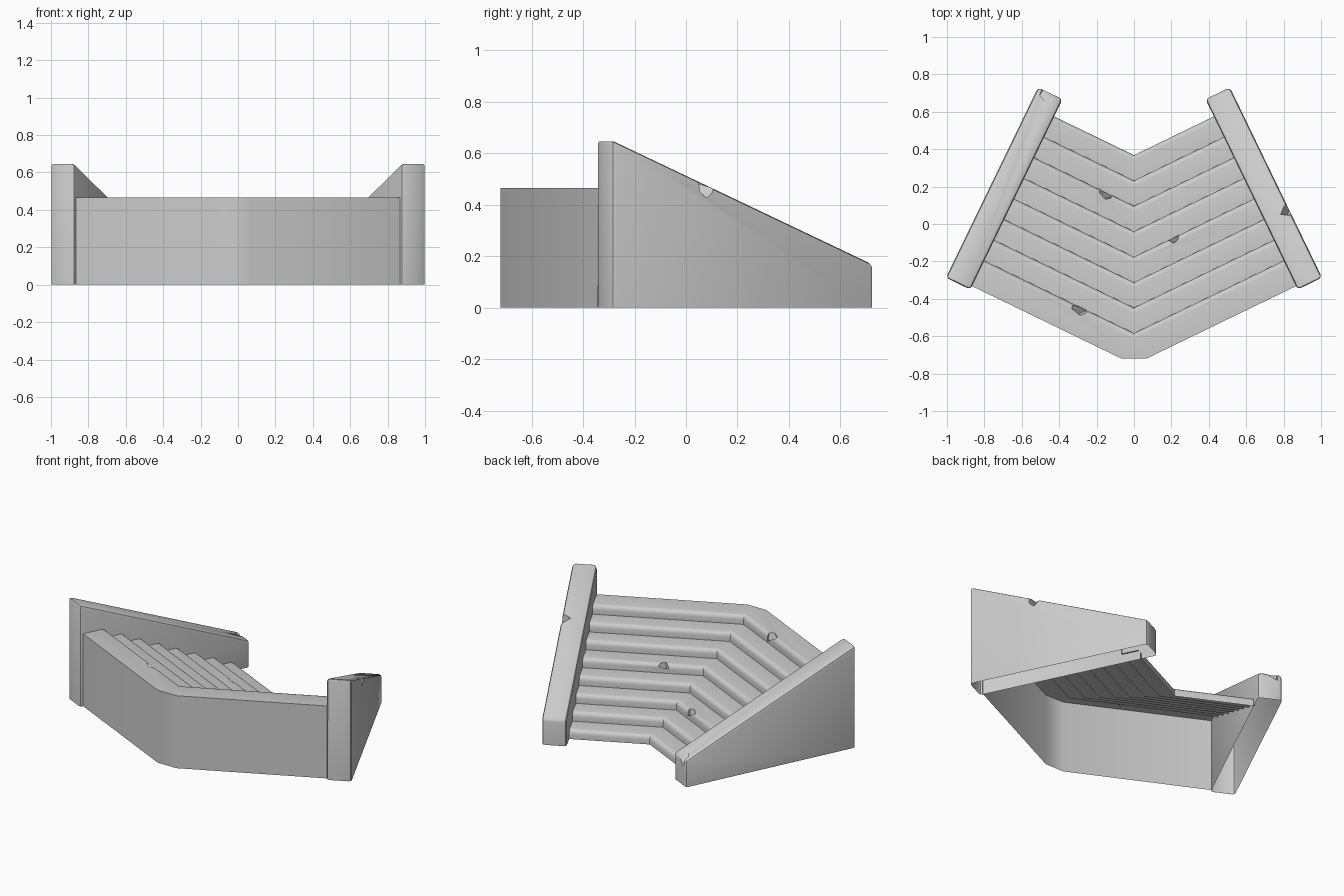
import bpy, bmesh, math
from mathutils import Vector

if "Cube" in bpy.data.objects:
    bpy.data.objects.remove(bpy.data.objects["Cube"])

C, S = 0.9, 0.436                      # direction of the angled flights
P0 = Vector((0.875, -0.35))            # inner front corner of the right wall
U, W = Vector((-S, C)), Vector((C, S)) # along the wall, across the wall
WALL_LEN, WALL_W = 1.13, 0.145
STEPS, RUN, TOP = 8, 0.136, 0.465
BACK, FRONT = 0.368, -0.752


def make_object(name, bm):
    bmesh.ops.recalc_face_normals(bm, faces=bm.faces[:])
    mesh = bpy.data.meshes.new(name)
    bm.to_mesh(mesh)
    bm.free()
    ob = bpy.data.objects.new(name, mesh)
    bpy.context.collection.objects.link(ob)
    return ob


def chip(ob, pos, size, rot):
    """Knock a small faceted dent out of an object."""
    bm = bmesh.new()
    bmesh.ops.create_cone(bm, cap_ends=True, segments=5, radius1=size,
                          radius2=size * 0.3, depth=size * 1.5)
    cutter = make_object("chip_cutter", bm)
    cutter.location, cutter.rotation_euler = pos, rot
    cutter.hide_render = True
    mod = ob.modifiers.new("chip", 'BOOLEAN')
    mod.operation, mod.solver, mod.object = 'DIFFERENCE', 'EXACT', cutter
    bpy.context.view_layer.update()
    dg = bpy.context.evaluated_depsgraph_get()
    mesh = bpy.data.meshes.new_from_object(ob.evaluated_get(dg))
    ob.modifiers.clear()
    ob.data = mesh
    bpy.data.objects.remove(cutter)


def finish(ob, hidden):
    """Open the hidden faces and shade."""
    bm = bmesh.new()
    bm.from_mesh(ob.data)
    bm.normal_update()
    bmesh.ops.delete(bm, geom=[f for f in bm.faces if hidden(f)], context='FACES')
    bm.to_mesh(ob.data)
    bm.free()
    bpy.ops.object.select_all(action='DESELECT')
    ob.select_set(True)
    bpy.context.view_layer.objects.active = ob
    bpy.ops.object.shade_smooth_by_angle(angle=math.radians(35))


def is_bottom(f):
    return f.normal.z < -0.99 and f.calc_center_median().z < 0.002


def is_end(f):
    n = f.normal
    return abs(f.calc_center_median().x) > 0.3 and abs(n.x) * C + n.y * S > 0.99


# stairs: rounded step profile swept along a V
h, r = TOP / STEPS, 0.028
profile = [(FRONT, 0), (FRONT, TOP)]
for k in reversed(range(STEPS)):
    v, z = BACK - k * RUN, (k + 1) * h
    for a in (90, 60, 30, 0):
        a = math.radians(a)
        profile.append((v - r + r * math.cos(a), z - r + r * math.sin(a)))
    profile.append((v, k * h))

bm = bmesh.new()
cols = []
for side in (-1, 0, 1):
    col = []
    for v, z in profile:
        t = (P0.dot(W) - S * v + 0.008) * abs(side)
        col.append(bm.verts.new((side * C * t, v + S * t, z)))
    cols.append(col)
n = len(profile)
for a, b in zip(cols, cols[1:]):
    for i in range(n):
        j = (i + 1) % n
        bm.faces.new((a[i], a[j], b[j], b[i]))
bm.faces.new(cols[0])
bm.faces.new(cols[2])
# blunt front corner
cut = bmesh.ops.bisect_plane(bm, geom=bm.verts[:] + bm.edges[:] + bm.faces[:],
                             plane_co=(0, -0.72, 0), plane_no=(0, -1, 0),
                             clear_outer=True)
rim = [e for e in bm.edges if e.is_boundary]
bmesh.ops.holes_fill(bm, edges=rim, sides=0)
stairs = make_object("corner_stairs", bm)
chip(stairs, (-0.14, 0.155, 3 * h + 0.005), 0.042, (0.5, 0.3, 0.2))
chip(stairs, (0.21, -0.08, 5 * h + 0.005), 0.038, (0.4, -0.3, 0.7))
chip(stairs, (-0.28, -0.46, TOP + 0.005), 0.05, (0.6, 0.2, 0.4))
finish(stairs, lambda f: is_bottom(f) or is_end(f))

# sloping side walls
for side, name in ((1, "right_wall"), (-1, "left_wall")):
    bm = bmesh.new()
    rows = []
    for w in (0, WALL_W):
        row = []
        for u, z in ((0, 0), (WALL_LEN, 0), (WALL_LEN, 0.168), (0, 0.652)):
            p = P0 + U * u + W * w
            row.append(bm.verts.new((side * p.x, p.y, z)))
        rows.append(row)
    for i in range(4):
        j = (i + 1) % 4
        bm.faces.new((rows[0][i], rows[0][j], rows[1][j], rows[1][i]))
    bm.faces.new(rows[0])
    bm.faces.new(rows[1])
    bmesh.ops.recalc_face_normals(bm, faces=bm.faces[:])
    edges = [e for e in bm.edges if max(v.co.z for v in e.verts) > 0.01]
    bmesh.ops.bevel(bm, geom=edges, offset=0.018, segments=2, profile=0.5,
                    affect='EDGES')
    wall = make_object(name, bm)
    if side > 0:
        chip(wall, (0.835, 0.075, 0.48), 0.05, (0.4, 0.9, 0.3))
    else:
        chip(wall, (-0.47, 0.71, 0.19), 0.05, (-0.7, 0.2, 0.5))
    finish(wall, is_bottom)
